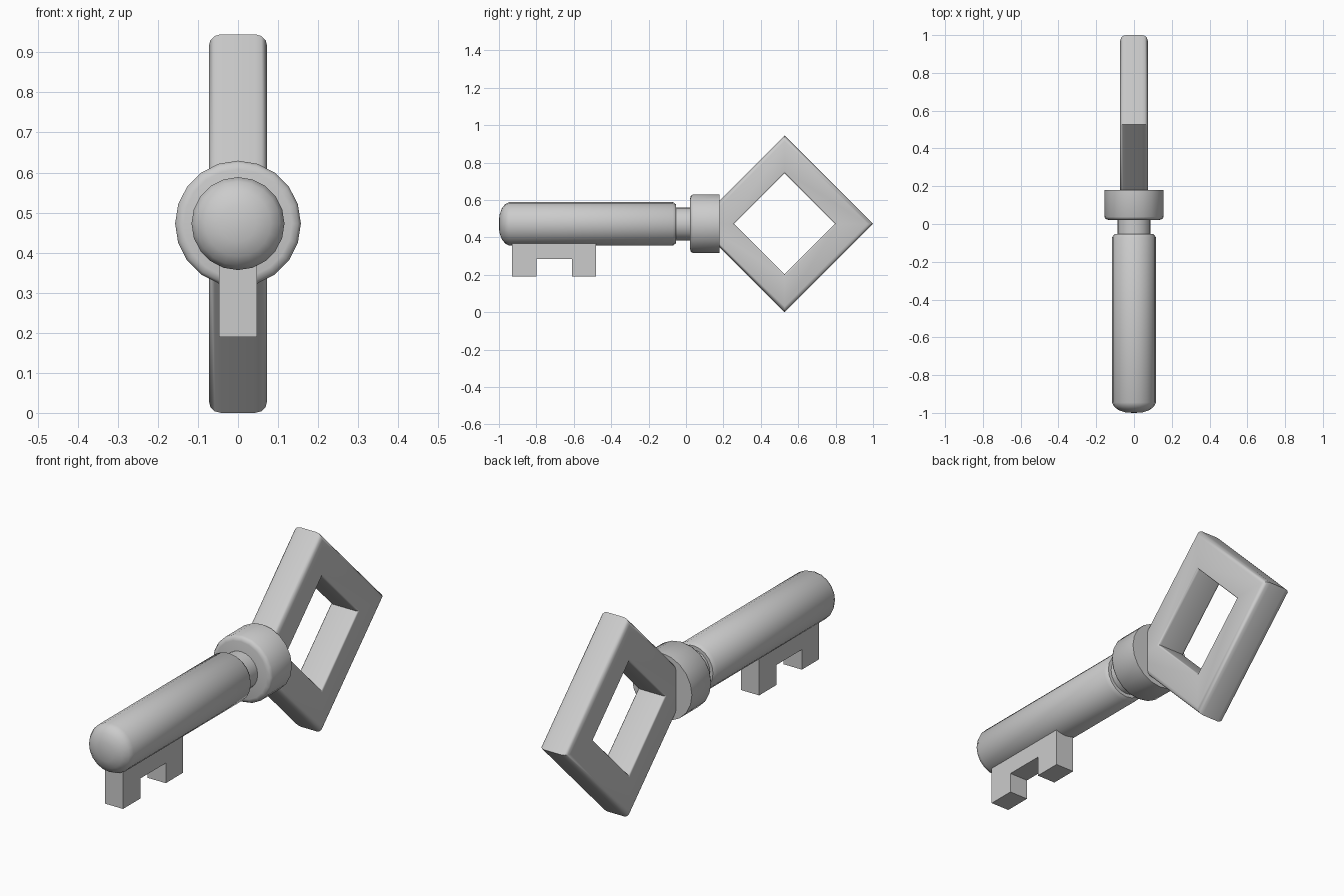
import bpy, bmesh, math
from mathutils import Vector

if "Cube" in bpy.data.objects:
    bpy.data.objects.remove(bpy.data.objects["Cube"])

CZ = 0.4725  # height of the key's long axis


def finish(name, bm, smooth=None):
    bmesh.ops.remove_doubles(bm, verts=bm.verts, dist=1e-5)
    bmesh.ops.recalc_face_normals(bm, faces=bm.faces)
    mesh = bpy.data.meshes.new(name)
    bm.to_mesh(mesh)
    bm.free()
    ob = bpy.data.objects.new(name, mesh)
    bpy.context.collection.objects.link(ob)
    if smooth:
        bpy.ops.object.select_all(action='DESELECT')
        ob.select_set(True)
        bpy.context.view_layer.objects.active = ob
        bpy.ops.object.shade_smooth_by_angle(angle=math.radians(smooth))
    return ob


def lathe(name, profile, center, axis, steps, smooth, closed=False):
    """Spin (radius, position along axis) points around the x or y axis."""
    bm = bmesh.new()
    pts = [Vector((h, 0, r)) if axis == 'X' else Vector((0, h, r)) for r, h in profile]
    verts = [bm.verts.new(p + Vector(center)) for p in pts]
    edges = [bm.edges.new(e) for e in zip(verts, verts[1:])]
    if closed:
        edges.append(bm.edges.new((verts[-1], verts[0])))
    bmesh.ops.spin(bm, geom=verts + edges, cent=center,
                   axis=(1, 0, 0) if axis == 'X' else (0, 1, 0),
                   angle=math.tau, steps=steps)
    return finish(name, bm, smooth)


# Shaft with rounded tip, and the narrow neck behind it
lathe("shaft", [(0, -1.0), (0.045, -0.998), (0.082, -0.985), (0.105, -0.967),
                (0.116, -0.945), (0.116, -0.07), (0.104, -0.054), (0, -0.054)],
      (0, 0, CZ), 'Y', 20, 50)
lathe("neck", [(0, -0.07), (0.088, -0.07), (0.088, 0.05), (0, 0.05)],
      (0, 0, CZ), 'Y', 20, 50)

# Collar
lathe("collar", [(0, 0.022), (0.135, 0.022), (0.15, 0.026), (0.157, 0.038),
                 (0.157, 0.18), (0, 0.18)], (0, 0, CZ), 'Y', 20, 50)

# Diamond bow: rounded rectangle section spun in four steps
R_IN, R_OUT, HALF = 0.27, 0.4725, 0.073
section = []
for r, x, start, rad in ((R_OUT, HALF, 0, 0.03), (R_IN, HALF, 90, 0.012),
                         (R_IN, -HALF, 180, 0.012), (R_OUT, -HALF, 270, 0.03)):
    cr = r - rad if r == R_OUT else r + rad
    cx = math.copysign(HALF - rad, x)
    for i in range(4):
        a = math.radians(start + 30 * i)
        section.append((cr + rad * math.cos(a), cx + rad * math.sin(a)))
lathe("bow", section, (0, 0.5275, CZ), 'X', 4, 50, closed=True)

# Bit with two teeth, an extruded side outline
bm = bmesh.new()
outline = [(-0.93, 0.42), (-0.93, 0.19), (-0.80, 0.19), (-0.80, 0.285),
           (-0.61, 0.285), (-0.61, 0.19), (-0.48, 0.19), (-0.48, 0.42)]
face = bm.faces.new([bm.verts.new((-0.048, y, z)) for y, z in outline])
ext = bmesh.ops.extrude_face_region(bm, geom=[face])
bmesh.ops.translate(bm, vec=(0.096, 0, 0),
                    verts=[g for g in ext["geom"] if isinstance(g, bmesh.types.BMVert)])
finish("bit", bm)
